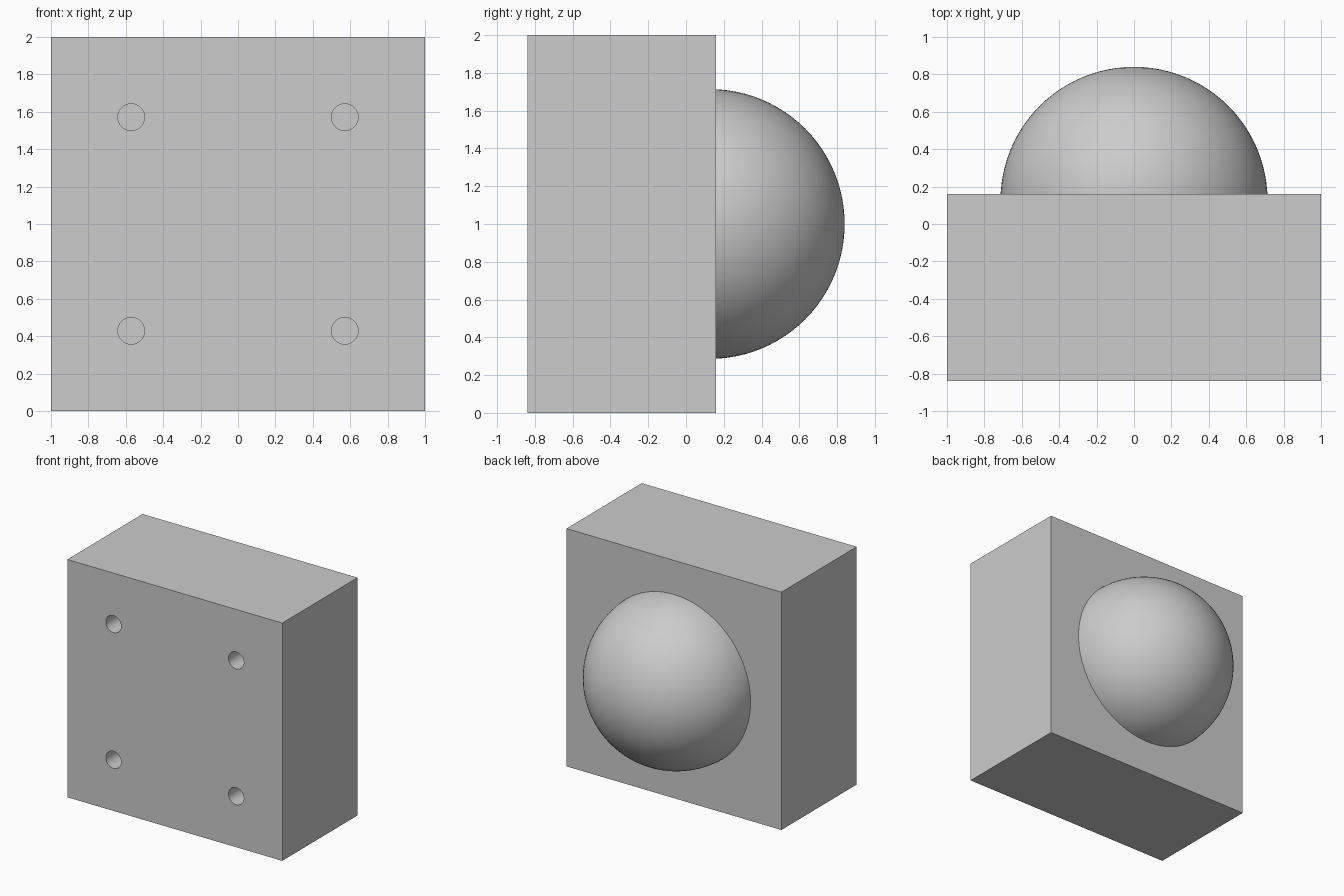
import bpy
import bmesh
from math import radians
from mathutils import Matrix, Vector

cube = bpy.data.objects.get("Cube")
if cube:
    bpy.data.objects.remove(cube, do_unlink=True)

FRONT, BACK = -0.84, 0.16      # block faces along y
HOLE_AT, HOLE_R, HOLE_DEPTH = 0.571, 0.0714, 0.57
DOME_R, DOME_Y = 0.714, 0.126

grey = bpy.data.materials.new("light_grey")
grey.use_nodes = True
colour = (0.604, 0.604, 0.604, 1)
grey.diffuse_color = colour
grey.node_tree.nodes["Principled BSDF"].inputs["Base Color"].default_value = colour


def make_object(name, bm):
    mesh = bpy.data.meshes.new(name)
    bm.to_mesh(mesh)
    bm.free()
    mesh.materials.append(grey)
    obj = bpy.data.objects.new(name, mesh)
    bpy.context.collection.objects.link(obj)
    return obj


def shade(obj):
    bpy.ops.object.select_all(action='DESELECT')
    obj.select_set(True)
    bpy.context.view_layer.objects.active = obj
    bpy.ops.object.shade_smooth_by_angle(angle=radians(30))


# Square block
bm = bmesh.new()
bmesh.ops.create_cube(bm, size=1, matrix=Matrix.Translation((0, (FRONT + BACK) / 2, 1))
                      @ Matrix.Diagonal((2, BACK - FRONT, 2, 1)))
block = make_object("block", bm)

# Four blind mounting holes in the front
bm = bmesh.new()
for x in (-HOLE_AT, HOLE_AT):
    for z in (1 - HOLE_AT, 1 + HOLE_AT):
        bmesh.ops.create_cone(bm, cap_ends=True, segments=48, radius1=HOLE_R,
                              radius2=HOLE_R, depth=2 * HOLE_DEPTH,
                              matrix=Matrix.Translation((x, FRONT, z))
                              @ Matrix.Rotation(radians(90), 4, 'X'))
drills = make_object("hole_cutter", bm)
cut = block.modifiers.new("mounting_holes", 'BOOLEAN')
cut.operation = 'DIFFERENCE'
cut.solver = 'EXACT'
cut.object = drills
bpy.context.view_layer.objects.active = block
bpy.ops.object.modifier_apply(modifier=cut.name)
bpy.data.objects.remove(drills, do_unlink=True)
shade(block)

# Round dome on the back, trimmed just inside the block
bm = bmesh.new()
bmesh.ops.create_uvsphere(bm, u_segments=96, v_segments=48, radius=DOME_R,
                          matrix=Matrix.Translation((0, DOME_Y, 1))
                          @ Matrix.Rotation(radians(-90), 4, 'X'))
bmesh.ops.bisect_plane(bm, geom=bm.verts[:] + bm.edges[:] + bm.faces[:],
                       plane_co=Vector((0, BACK - 0.01, 0)), plane_no=Vector((0, 1, 0)),
                       clear_inner=True)
bmesh.ops.holes_fill(bm, edges=[e for e in bm.edges if e.is_boundary], sides=0)
bmesh.ops.recalc_face_normals(bm, faces=bm.faces[:])
shade(make_object("dome", bm))
